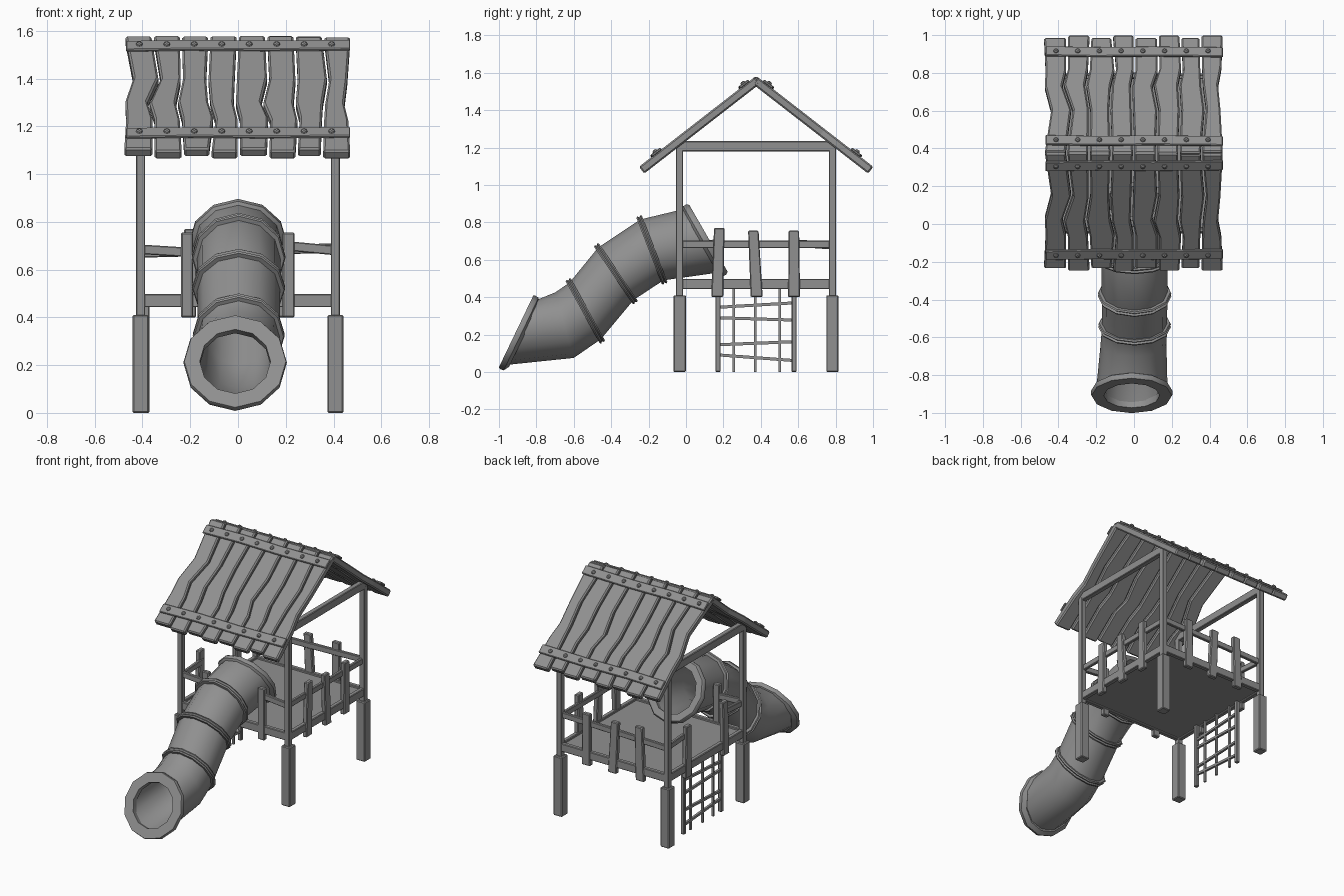
import bpy, bmesh, math, random
from mathutils import Vector as V

if "Cube" in bpy.data.objects:
    bpy.data.objects.remove(bpy.data.objects["Cube"])

random.seed(4)
GREY = bpy.data.materials.new("dark_grey")
GREY.diffuse_color = (0.28, 0.28, 0.28, 1)
GREY.use_nodes = True
GREY.node_tree.nodes["Principled BSDF"].inputs["Base Color"].default_value = GREY.diffuse_color


def loft(name, rings, bevel=0.0, closed=False, smooth=False):
    """Skin equal-sized point rings; closed joins last ring to first, else ends are capped."""
    bm = bmesh.new()
    vs = [[bm.verts.new(p) for p in r] for r in rings]
    pairs = list(zip(vs, vs[1:])) + ([(vs[-1], vs[0])] if closed else [])
    n = len(rings[0])
    for a, b in pairs:
        for i in range(n):
            j = (i + 1) % n
            bm.faces.new((a[i], a[j], b[j], b[i]))
    if not closed:
        bm.faces.new(vs[0])
        bm.faces.new(vs[-1])
    bmesh.ops.recalc_face_normals(bm, faces=bm.faces)
    me = bpy.data.meshes.new(name)
    bm.to_mesh(me)
    bm.free()
    me.materials.append(GREY)
    ob = bpy.data.objects.new(name, me)
    bpy.context.collection.objects.link(ob)
    if bevel:
        m = ob.modifiers.new("bevel", 'BEVEL')
        m.width, m.segments, m.limit_method = bevel, 1, 'ANGLE'
        m.angle_limit = math.radians(50)
    if smooth:
        bpy.context.view_layer.objects.active = ob
        ob.select_set(True)
        bpy.ops.object.shade_smooth_by_angle(angle=math.radians(40))
        ob.select_set(False)
    return ob


def bar(name, p, q, w, d, side, bevel=0.004, w2=None):
    """Rectangular bar from p to q; w is measured along side, d across it."""
    p, q, u = V(p), V(q), V(side)
    v = (q - p).cross(u).normalized() * d / 2
    rings = []
    for c, width in ((p, w), (q, w2 or w)):
        a = u * width / 2
        rings.append([c + a + v, c - a + v, c - a - v, c + a - v])
    return loft(name, rings, bevel)


X, Y, Z = (1, 0, 0), (0, 1, 0), (0, 0, 1)
PX, Y0, Y1 = 0.408, -0.034, 0.783

# Posts and roof tie beams
for s in (-1, 1):
    for y in (Y0, Y1):
        bar("post_foot", (s * PX, y, 0), (s * PX, y, 0.41), 0.066, 0.066, X, 0.005)
        bar("post", (s * PX, y, 0.39), (s * PX, y, 1.2), 0.037, 0.037, X, 0.003)
    bar("tie_beam", (s * PX, Y0 - 0.018, 1.207), (s * PX, Y1 + 0.018, 1.207), 0.055, 0.036, Z)

# Deck and its rim
bar("deck", (0, Y0, 0.468), (0, Y1, 0.468), 2 * PX, 0.03, X)
for s in (-1, 1):
    bar("deck_rim_side", (s * PX, Y0, 0.47), (s * PX, Y1, 0.47), 0.055, 0.03, Z)
for y in (Y0, Y1):
    bar("deck_rim_end", (-PX, y, 0.47), (PX, y, 0.47), 0.055, 0.03, Z)

# Hand rails: full on right and back, split on front and ladder side
bar("rail_right", (PX - .005, Y0, 0.682), (PX - .005, Y1, 0.682), 0.04, 0.022, Z)
bar("rail_back", (-PX, Y1 - .005, 0.67), (PX, Y1 - .005, 0.69), 0.04, 0.022, Z)
bar("rail_left_front", (-PX + .005, Y0, 0.675), (-PX + .005, 0.19, 0.69), 0.04, 0.022, Z)
bar("rail_left_back", (-PX + .005, 0.56, 0.69), (-PX + .005, Y1, 0.675), 0.04, 0.022, Z)
bar("rail_front_left", (-PX, Y0, 0.685), (-0.2, Y0, 0.672), 0.04, 0.022, Z)
bar("rail_front_right", (0.2, Y0, 0.70), (PX, Y0, 0.68), 0.04, 0.022, Z)

# Fence pickets, slightly crooked: (bottom, top, top height)
pickets = [(0.167, 0.178, 0.77), (0.378, 0.36, 0.755), (0.578, 0.577, 0.755)]
OUT = 0.004
for s in (-1, 1):
    for i, (b, t, h) in enumerate(pickets):
        if s < 0 and i == 1:
            continue            # ladder opening
        bar("picket_side", (s * (PX + OUT), b, 0.4), (s * (PX + OUT), t, h), 0.064, 0.032, Y, 0.005, 0.056)
for b, t, h in pickets:
    bar("picket_back", (b - 0.375, Y1 + OUT, 0.4), (t - 0.375, Y1 + OUT, h), 0.064, 0.032, X, 0.005, 0.056)
for x in (-0.213, 0.212):
    bar("picket_front", (x, Y0 - OUT, 0.4), (x, Y0 - OUT, 0.755), 0.05, 0.032, X, 0.005)

# Climbing net on the left side
NX = -0.385
for y in (0.171, 0.578):
    bar("net_stile", (NX, y, 0), (NX, y, 0.46), 0.027, 0.027, Y)
for y in (0.255, 0.37, 0.502):
    bar("net_upright", (NX, y, 0), (NX, y, 0.46), 0.014, 0.014, Y, 0)
for a, b in ((0.345, 0.37), (0.29, 0.277), (0.145, 0.162), (0.092, 0.06)):
    bar("net_rung", (NX, 0.16, a), (NX, 0.59, b), 0.016, 0.016, Z, 0)

# Roof: wavy boards between shared zigzag seams, battens and bolts, mirrored about the ridge
RY, RZ, L = 0.375, 1.583, 0.785
ANG = math.radians(37.8)
LEVELS = (0, 0.37, 0.58, 0.72, 1)
WAVE = [(0, 8, 0, 1, -1), (0, 7, -4, 1, 1), (0, 1, -4, 0, 2), (0, -2, 0, 5, 1), (0, -2, -3, 1, 1),
        (0, 2, -4, 3, 2), (0, 2, 0, 4, 2), (0, 5, 1, 0, -1), (0, -3, -6, -2, 0)]


def on_roof(side, x, s, h):
    """Point s down the slope and h above its surface; side -1 front, 1 back."""
    return V((x, RY + side * (s * math.cos(ANG) + h * math.sin(ANG)),
              RZ - s * math.sin(ANG) + h * math.cos(ANG)))


def seam(i, k):
    return -0.477 + i * 0.119 + WAVE[i][k] * 0.0042


for side in (-1, 1):
    for i in range(8):
        top, end = random.uniform(0, 0.012), L + (0.008 if i % 2 else -0.008)
        rings = []
        for k, f in enumerate(LEVELS):
            a, b, s = seam(i, k) + 0.005, seam(i + 1, k) - 0.005, top + f * (end - top)
            rings.append([on_roof(side, a, s, 0), on_roof(side, b, s, 0),
                          on_roof(side, b, s, -0.046), on_roof(side, a, s, -0.046)])
        loft("roof_board", rings, 0.008)
    for s in (0.08, 0.675):
        rings = []
        for x, d in ((-0.468, 0.004), (-0.2, -0.002), (0.1, 0.002), (0.47, -0.003)):
            rings.append([on_roof(side, x, s + d + ds, h) for ds, h in
                          ((-.031, -.003), (.031, -.003), (.031, .012), (-.031, .012))])
        loft("roof_batten", rings, 0.004)
        for i in range(8):
            x = -0.413 + i * 0.115
            rings = [[on_roof(side, x + r * math.cos(t * math.pi / 4), s + r * math.sin(t * math.pi / 4), h)
                      for t in range(8)] for r, h in ((.015, .01), (.012, .018), (.006, .022))]
            loft("roof_bolt", rings)

# Tube slide: oval sections given by top and bottom points (y, z), half width and centre x
SECT = [((0.005, 0.875), (0.2, 0.535), 0.188, 0),
        ((-0.245, 0.815), (-0.12, 0.49), 0.175, 0.003),
        ((-0.47, 0.665), (-0.28, 0.385), 0.174, 0.003),
        ((-0.622, 0.478), (-0.455, 0.175), 0.172, 0.003),
        ((-0.70, 0.425), (-0.60, 0.075), 0.175, -0.003),
        ((-0.81, 0.38), (-0.975, 0.036), 0.19, -0.012)]


def oval(sect, scale=1.0, shift=0.0):
    t, b, rx, x = V((0, *sect[0])), V((0, *sect[1])), sect[2], sect[3]
    c, half = (t + b) / 2, (t - b) / 2
    c = c + V((0, half.z, -half.y)).normalized() * shift + V((x, 0, 0))
    return [c + half * scale * math.cos(a) + V((rx * scale * math.sin(a), 0, 0))
            for a in (2 * math.pi * i / 12 for i in range(12))]


INNER = 0.83
loft("slide_tube", [oval(s) for s in SECT] + [oval(s, INNER) for s in reversed(SECT)],
     closed=True, smooth=True)


def collar(name, sect, profile):
    loft(name, [oval(sect, sc, sh) for sh, sc in profile], closed=True, smooth=True)


for s in SECT[1:4]:
    collar("slide_joint_ring", s, [(-.016, .98), (-.016, 1.09), (-.008, 1.12), (0, 1.07),
                                   (.008, 1.12), (.016, 1.09), (.016, .98)])
collar("slide_entry_flange", SECT[0], [(-.03, .98), (-.012, 1.1), (.008, 1.1), (.02, 1.05),
                                       (.02, INNER - .02), (-.02, INNER - .02)])
collar("slide_exit_flange", SECT[-1], [(.03, .97), (.012, 1.13), (-.008, 1.14), (-.018, 1.12),
                                       (-.018, INNER - .05), (.02, INNER - .05)])
